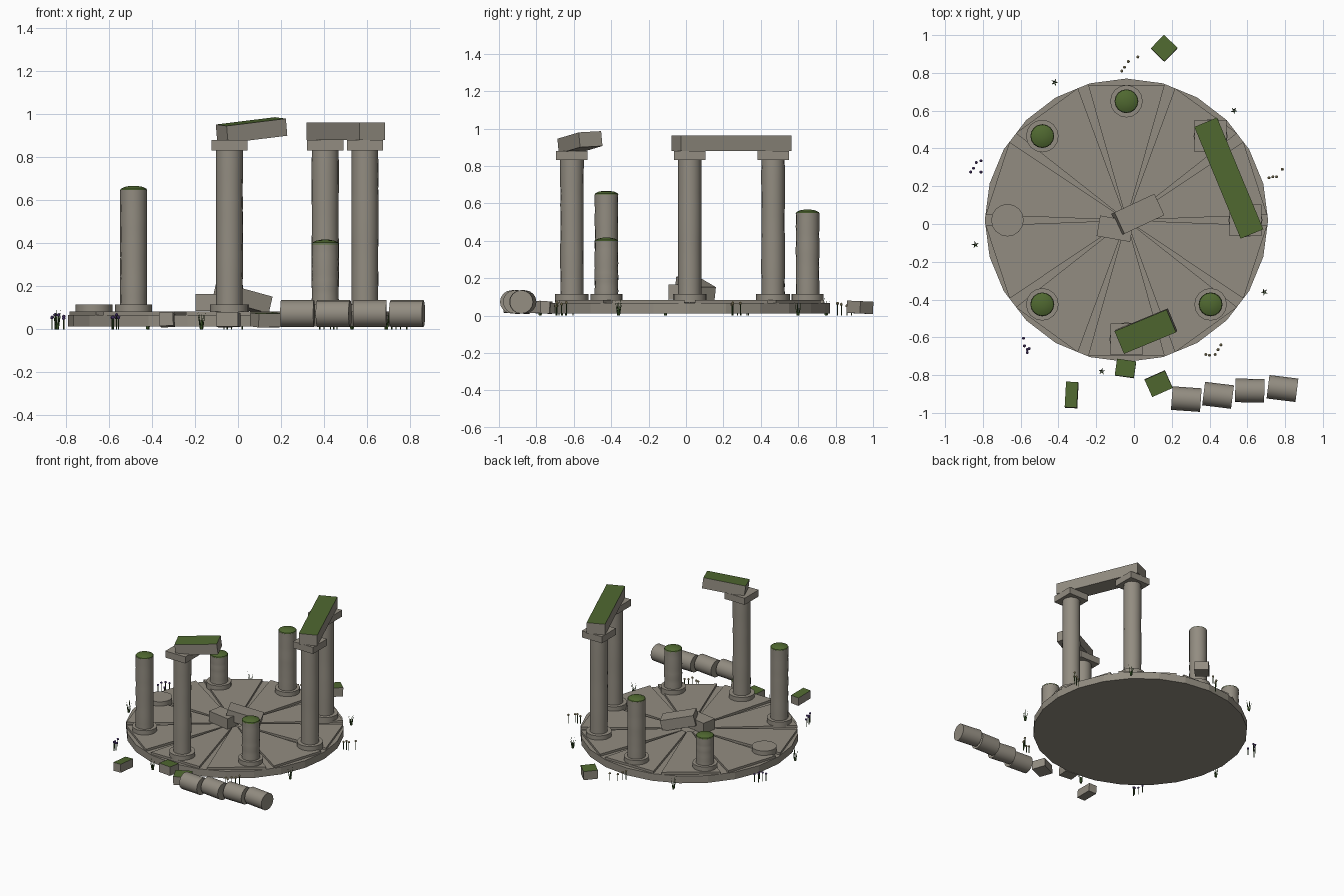
import bpy, bmesh, math, random
from mathutils import Matrix, Vector

if "Cube" in bpy.data.objects:
    bpy.data.objects.remove(bpy.data.objects["Cube"])

random.seed(4)
CX, CY = -0.04, 0.02          # centre of the round platform
TOP = 0.083                   # paving height


def material(name, rgb):
    m = bpy.data.materials.new(name)
    m.diffuse_color = (*rgb, 1)
    m.use_nodes = True
    m.node_tree.nodes["Principled BSDF"].inputs["Base Color"].default_value = m.diffuse_color
    return m


STONE = material("weathered stone", (0.29, 0.265, 0.22))
MOSS = material("moss", (0.08, 0.14, 0.03))
GRASS = material("grass", (0.04, 0.09, 0.02))
PURPLE = material("purple petals", (0.13, 0.07, 0.28))
CREAM = material("cream petals", (0.45, 0.38, 0.2))


def finish(bm, name, mats, smooth=False):
    bmesh.ops.recalc_face_normals(bm, faces=bm.faces)
    me = bpy.data.meshes.new(name)
    bm.to_mesh(me)
    bm.free()
    for m in mats:
        me.materials.append(m)
    ob = bpy.data.objects.new(name, me)
    bpy.context.collection.objects.link(ob)
    if smooth:
        bpy.context.view_layer.objects.active = ob
        ob.select_set(True)
        bpy.ops.object.shade_smooth_by_angle(angle=math.radians(35))
        ob.select_set(False)
    return ob


def block(name, loc, size, rot=(0, 0, 0), mossy=False):
    """Cut stone block, optionally with moss on its upper face."""
    bm = bmesh.new()
    bmesh.ops.create_cube(bm, size=1, matrix=Matrix.Diagonal((*size, 1)))
    bm.normal_update()
    for f in bm.faces:
        f.material_index = 1 if mossy and f.normal.z > 0.9 else 0
    ob = finish(bm, name, [STONE, MOSS])
    ob.location = loc
    ob.rotation_euler = [math.radians(a) for a in rot]
    return ob


def lathe(name, loc, profile, sides, mats=(STONE,), moss_from=None):
    """Stack of rings (radius, z) closed at both ends."""
    bm = bmesh.new()
    rings = []
    for r, z in profile:
        rings.append([bm.verts.new((r * math.sin(2 * math.pi * i / sides),
                                    r * math.cos(2 * math.pi * i / sides), z))
                      for i in range(sides)])
    bm.faces.new(rings[0])
    bm.faces.new(rings[-1])
    for a, b in zip(rings, rings[1:]):
        for i in range(sides):
            j = (i + 1) % sides
            bm.faces.new((a[i], a[j], b[j], b[i]))
    if moss_from is not None:
        for f in bm.faces:
            f.material_index = int(min(v.co.z for v in f.verts) > moss_from)
    ob = finish(bm, name, list(mats), smooth=sides < 24)
    ob.location = loc
    return ob


# Round platform
lathe("platform", (CX, CY, 0), [(0.75, 0.012), (0.75, 0.066)], 24)

# Ten wedge paving slabs with open joints between them
for k in range(10):
    a = math.radians(36 * k + 18)
    half = math.radians(15.8)
    bm = bmesh.new()
    pts = [(r * math.cos(a + s * half), r * math.sin(a + s * half))
           for r, s in ((0.06, -1), (0.745, -1), (0.745, 1), (0.06, 1))]
    low = [bm.verts.new((x, y, 0.06)) for x, y in pts]
    high = [bm.verts.new((x, y, TOP)) for x, y in pts]
    bm.faces.new(low)
    bm.faces.new(high)
    for i in range(4):
        j = (i + 1) % 4
        bm.faces.new((low[i], low[j], high[j], high[i]))
    finish(bm, f"paving_slab_{k}", [STONE]).location = (CX, CY, 0)

# Ring of columns: height None = whole with a capital, 0 = bare footing
HEIGHTS = [None, None, 0.56, 0.33, 0, 0.66, None, 0.41]
for k, h in enumerate(HEIGHTS):
    a = math.radians(45 * k)
    x, y = CX + 0.63 * math.cos(a), CY + 0.63 * math.sin(a)
    foot = 0.086 if h is not None else 0.09
    lathe(f"column_base_{k}", (x, y, 0),
          [(foot, 0.07), (foot, 0.116)], 16)
    if h == 0:
        continue
    top = 0.835 if h is None else h - 0.012
    steps = 12
    shaft = [(0.0625 + random.uniform(-0.001, 0.001),
              0.11 + (top - 0.11) * i / steps) for i in range(steps + 1)]
    lathe(f"column_shaft_{k}", (x, y, 0), shaft, 16)
    if h is None:
        block(f"capital_{k}", (x, y, 0.856), (0.168, 0.168, 0.05))
    else:
        lathe(f"moss_cap_{k}", (x, y, 0),
              [(0.063, top - 0.003), (0.06, top + 0.005),
               (0.042, top + 0.014), (0.015, top + 0.019)], 16, (MOSS,))

# Lintels on top of the whole columns
block("long_lintel", (0.502, 0.243, 0.921), (0.64, 0.13, 0.082),
      (0, 0, -67.5), True)
block("broken_lintel", (0.063, -0.567, 0.926), (0.3, 0.13, 0.08),
      (3, -6.5, 22.5), True)

# Fallen blocks in the middle
block("fallen_block_large", (0.02, 0.05, 0.142), (0.24, 0.125, 0.08),
      (0, 14, 25))
block("fallen_block_small", (-0.1, -0.025, 0.125), (0.18, 0.11, 0.08),
      (0, 0, -10))

# Toppled column lying in drums
for k, (x, y, turn) in enumerate([(0.277, -0.927, -4), (0.445, -0.907, -7),
                                  (0.613, -0.882, -1), (0.786, -0.871, -7)]):
    ob = lathe(f"fallen_drum_{k}", (x, y, 0.073),
               [(0.0625, -0.077), (0.0625, 0.077)], 16)
    ob.rotation_euler = (0, math.pi / 2, math.radians(turn))

# Mossy rubble around the platform
for k, (x, y, sx, sy, sz, turn) in enumerate([
        (-0.045, -0.765, 0.102, 0.088, 0.066, -8),
        (0.13, -0.845, 0.118, 0.1, 0.064, 24),
        (-0.33, -0.905, 0.064, 0.136, 0.062, -3),
        (0.16, 0.93, 0.1, 0.1, 0.066, 46)]):
    block(f"rubble_{k}", (x, y, 0.044), (sx, sy, sz),
          (random.uniform(-3, 3), random.uniform(-3, 3), turn), True)

# Grass tufts made of thin leaning blades
for k, (x, y) in enumerate([(-0.42, 0.75), (0.53, 0.6), (0.69, -0.36),
                            (-0.84, -0.11), (-0.17, -0.78)]):
    bm = bmesh.new()
    for i in range(5):
        a = 2 * math.pi * i / 5 + k
        out = Vector((math.cos(a), math.sin(a), 0))
        side = Vector((-out.y, out.x, 0)) * 0.005
        tip = out * 0.02 + Vector((0, 0, random.uniform(0.07, 0.1)))
        base = [out * 0.002 + side, out * 0.002 - side, out * 0.008]
        vs = [bm.verts.new(p) for p in base + [tip]]
        for f in ((0, 1, 2), (0, 1, 3), (1, 2, 3), (2, 0, 3)):
            bm.faces.new([vs[n] for n in f])
    finish(bm, f"grass_tuft_{k}", [GRASS]).location = (x, y, 0)

# Flower clusters: stem plus small round head
CLUSTERS = [
    (PURPLE, [(-.865, .275), (-.85, .295), (-.835, .325), (-.81, .335), (-.81, .275)]),
    (PURPLE, [(-.585, -.605), (-.58, -.645), (-.565, -.665), (-.555, -.66), (-.565, -.68)]),
    (CREAM, [(.38, -.69), (.4, -.695), (.43, -.69), (.445, -.665), (.46, -.64)]),
    (CREAM, [(.715, .245), (.735, .25), (.755, .25), (.785, .29)]),
    (CREAM, [(-.065, .81), (-.05, .83), (-.03, .86), (.02, .885)])]
for k, (petal, spots) in enumerate(CLUSTERS):
    bm = bmesh.new()
    for x, y in spots:
        h = random.uniform(0.05, 0.07)
        bmesh.ops.create_cone(bm, cap_ends=True, segments=5, radius1=0.003,
                              radius2=0.003, depth=h,
                              matrix=Matrix.Translation((x, y, h / 2)))
        old = set(bm.faces)
        bmesh.ops.create_icosphere(bm, subdivisions=1, radius=0.009,
                                   matrix=Matrix.Translation((x, y, h)))
        for f in bm.faces:
            if f not in old:
                f.material_index = 1
    finish(bm, f"flowers_{k}", [GRASS, petal])
